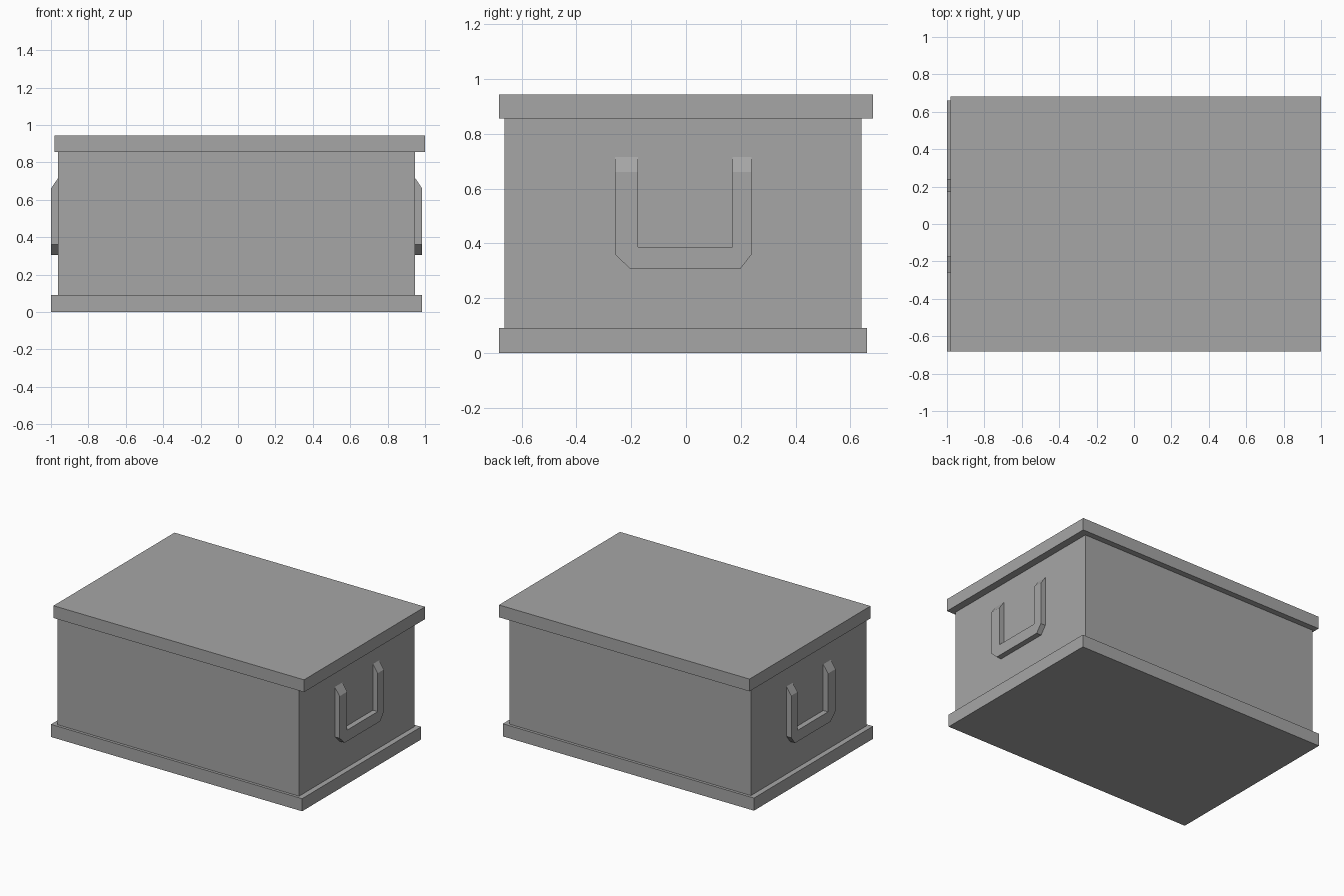
import bpy
import bmesh

if "Cube" in bpy.data.objects:
    bpy.data.objects.remove(bpy.data.objects["Cube"], do_unlink=True)

grey = bpy.data.materials.new("plain grey")
grey.use_nodes = True
colour = (0.38, 0.38, 0.38, 1)
grey.diffuse_color = colour
grey.node_tree.nodes["Principled BSDF"].inputs["Base Color"].default_value = colour


def finish(name, bm):
    bmesh.ops.recalc_face_normals(bm, faces=bm.faces)
    mesh = bpy.data.meshes.new(name)
    bm.to_mesh(mesh)
    bm.free()
    mesh.materials.append(grey)
    obj = bpy.data.objects.new(name, mesh)
    bpy.context.collection.objects.link(obj)
    return obj


def box(name, x, y, z):
    bm = bmesh.new()
    bmesh.ops.create_cube(bm, size=1)
    for v in bm.verts:
        v.co = [(lo + hi) / 2 + c * (hi - lo) for c, (lo, hi) in zip(v.co, (x, y, z))]
    return finish(name, bm)


# Chest: plinth, body and overhanging lid
box("base", (-1, 0.985), (-0.683, 0.661), (0, 0.09))
box("body", (-0.962, 0.947), (-0.663, 0.641), (0.09, 0.855))
box("lid", (-0.98, 1), (-0.683, 0.683), (0.855, 0.943))

# U-shaped handle outline in y, z
TOP, SHOULDER = 0.716, 0.66
OUTLINE = [(-0.26, TOP), (-0.26, 0.36), (-0.203, 0.306), (0.198, 0.306), (0.24, 0.36),
           (0.24, TOP), (0.17, TOP), (0.17, 0.386), (-0.175, 0.386), (-0.175, TOP)]


def handle(name, inner, outer):
    bm = bmesh.new()
    back = [bm.verts.new((inner, y, z)) for y, z in OUTLINE]
    # Tops slope down from the body to the outer face
    front = [bm.verts.new((outer, y, min(z, SHOULDER))) for y, z in OUTLINE]
    bm.faces.new(back)
    bm.faces.new(front)
    for i in range(len(OUTLINE)):
        j = (i + 1) % len(OUTLINE)
        bm.faces.new((back[i], back[j], front[j], front[i]))
    return finish(name, bm)


handle("left_handle", 0.947, 0.985)
handle("right_handle", -0.962, -1)
